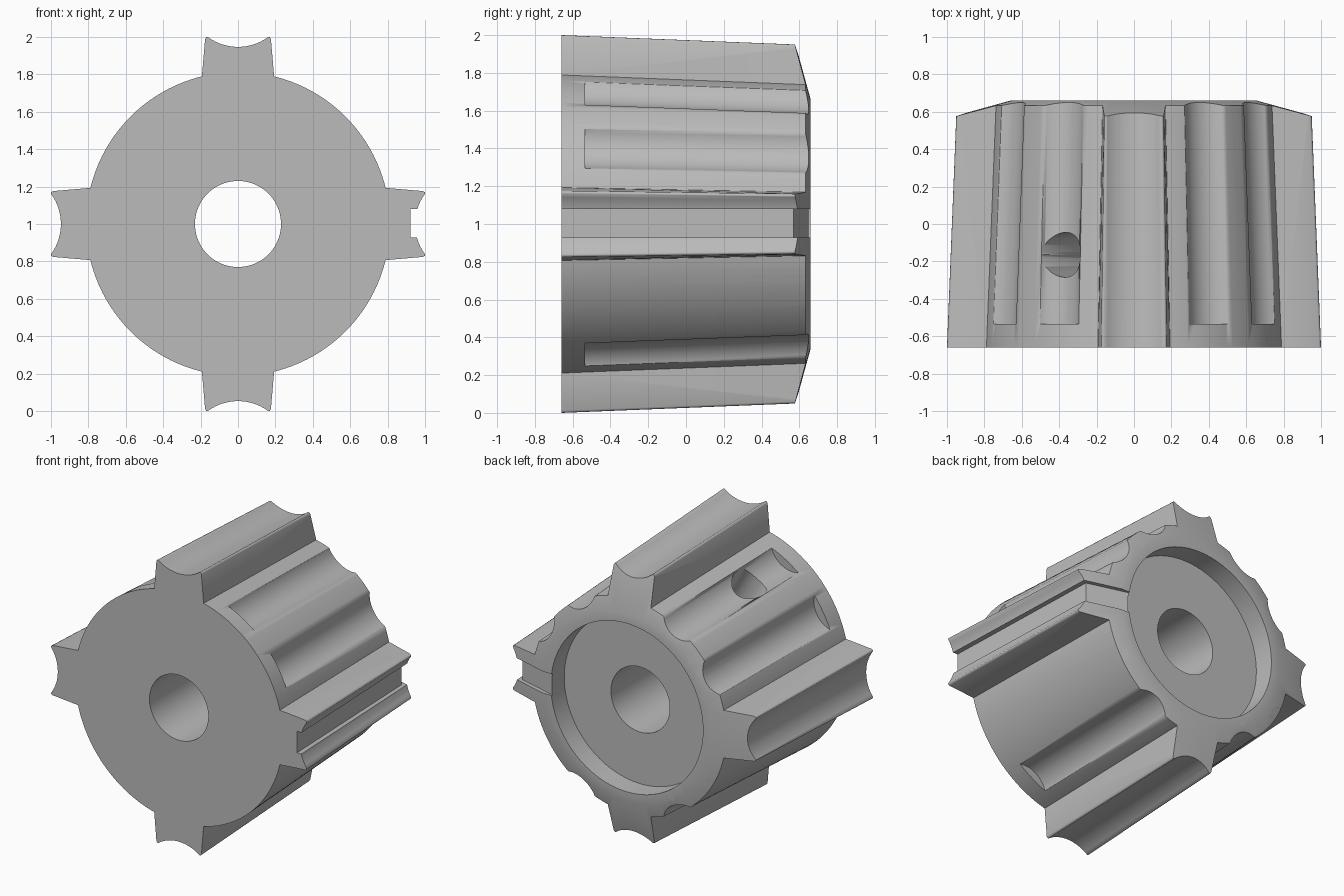
import bpy, bmesh, math
from mathutils import Matrix, Vector

old = bpy.data.objects.get("Cube")
if old:
    bpy.data.objects.remove(old, do_unlink=True)

grey = bpy.data.materials.new("plain grey")
grey.use_nodes = True
colour = (0.5, 0.5, 0.5, 1)
grey.diffuse_color = colour
grey.node_tree.nodes["Principled BSDF"].inputs["Base Color"].default_value = colour

FRONT, BACK = -0.66, 0.66
TAPER = 0.043                      # radius lost per unit of depth
CENTRE = Matrix.Translation((0, 0, 1))


def body_radius(y):
    return 0.8125 - TAPER * (y - FRONT)


def chamfer_y(r):
    return BACK - 0.276 * (r - 0.66)


def make(name, bm, matrix=Matrix()):
    bm.transform(CENTRE @ matrix)
    bmesh.ops.recalc_face_normals(bm, faces=bm.faces)
    mesh = bpy.data.meshes.new(name)
    bm.to_mesh(mesh)
    bm.free()
    mesh.materials.append(grey)
    obj = bpy.data.objects.new(name, mesh)
    bpy.context.collection.objects.link(obj)
    return obj


def loft(name, rings, matrix=Matrix(), closed=False):
    """Skin matching rings of points; cap the ends unless closed."""
    bm = bmesh.new()
    loops = [[bm.verts.new(p) for p in ring] for ring in rings]
    n = len(loops[0])
    pairs = list(zip(loops, loops[1:] + loops[:1]))
    for a, b in pairs if closed else pairs[:-1]:
        for i in range(n):
            j = (i + 1) % n
            bm.faces.new((a[i], a[j], b[j], b[i]))
    if not closed:
        bm.faces.new(loops[0])
        bm.faces.new(loops[-1])
    return make(name, bm, matrix)


def lathe(name, profile, steps=128):
    """Revolve a closed (radius, y) profile about the y axis."""
    rings = []
    for i in range(steps):
        a = math.tau * (i + 0.37) / steps
        rings.append([(r * math.sin(a), y, r * math.cos(a)) for r, y in profile])
    return loft(name, rings, closed=True)


def cylinder(name, start, end, radius, matrix, steps=64):
    axis = Vector(end) - Vector(start)
    place = (Matrix.Translation((Vector(start) + Vector(end)) / 2)
             @ axis.to_track_quat('Z', 'Y').to_matrix().to_4x4())
    bm = bmesh.new()
    bmesh.ops.create_cone(bm, cap_ends=True, segments=steps, radius1=radius,
                          radius2=radius, depth=axis.length, matrix=place)
    return make(name, bm, matrix)


def combine(target, tool, operation):
    mod = target.modifiers.new(operation, 'BOOLEAN')
    mod.operation, mod.solver, mod.object = operation, 'MANIFOLD', tool
    bpy.context.view_layer.objects.active = target
    bpy.ops.object.modifier_apply(modifier=mod.name)
    bpy.data.objects.remove(tool, do_unlink=True)


def around(degrees):
    return Matrix.Rotation(math.radians(degrees), 4, 'Y')


# Tapered hub with a bore and a recessed back
hub = lathe("fluted_hub", [
    (0.23, FRONT), (body_radius(FRONT), FRONT), (body_radius(BACK), BACK),
    (0.595, BACK), (0.595, 0.51), (0.23, 0.51)])


# Four lugs with drafted sides and hollowed tips
def lug_section(y, base, tip, height):
    half, depth = tip - 0.014, 0.053
    radius = (half ** 2 + depth ** 2) / (2 * depth)
    right = [(base, 0.79 - TAPER * (y - FRONT)), (tip, height - 0.012),
             (tip - 0.006, height - 0.001)]
    hollow = []
    for i in range(17):
        x = half * (1 - i / 8)
        hollow.append((x, height - depth + radius - math.sqrt(radius ** 2 - x * x)))
    left = [(-x, z) for x, z in reversed(right)]
    points = [(base, 0.7)] + right + hollow + left + [(-base, 0.7)]
    return [(x, y, z) for x, z in points]


for k in range(4):
    lug = loft("lug", [lug_section(FRONT, 0.193, 0.176, 1.0),
                       lug_section(BACK, 0.168, 0.158, 0.947)], around(90 * k))
    combine(hub, lug, 'UNION')

# Conical chamfer around the back
chamfer = lathe("chamfer_cutter", [(0.5, chamfer_y(0.5)), (1.2, chamfer_y(1.2)),
                                   (1.2, 0.9), (0.5, 0.9)])
combine(hub, chamfer, 'DIFFERENCE')

# Two rounded flutes between each pair of lugs
for k in range(12):
    if k % 3:
        ends = [(0, y, body_radius(y) + 0.11) for y in (-0.53, 0.8)]
        flute = cylinder("flute_cutter", *ends, 0.169, around(30 * k))
        combine(hub, flute, 'DIFFERENCE')

# Radial screw hole into the bore
screw = cylinder("screw_hole_cutter", (0, -0.165, 0.1), (0, -0.165, 1.0),
                 0.12, around(-30))
combine(hub, screw, 'DIFFERENCE')

# Index groove along one lug and over the chamfer
outline = [(0.928, -0.8), (0.88, chamfer_y(0.88) - 0.03),
           (0.55, chamfer_y(0.55) - 0.03), (0.55, 0.9), (1.2, 0.9), (1.2, -0.8)]
groove = loft("groove_cutter", [[(x, y, z) for x, y in outline]
                                for z in (-0.072, 0.08)])
combine(hub, groove, 'DIFFERENCE')

# Smooth curved surfaces and flute rims, keep crisp edges
bpy.ops.object.select_all(action='DESELECT')
hub.select_set(True)
bpy.context.view_layer.objects.active = hub
bpy.ops.object.shade_smooth_by_angle(angle=math.radians(58))
